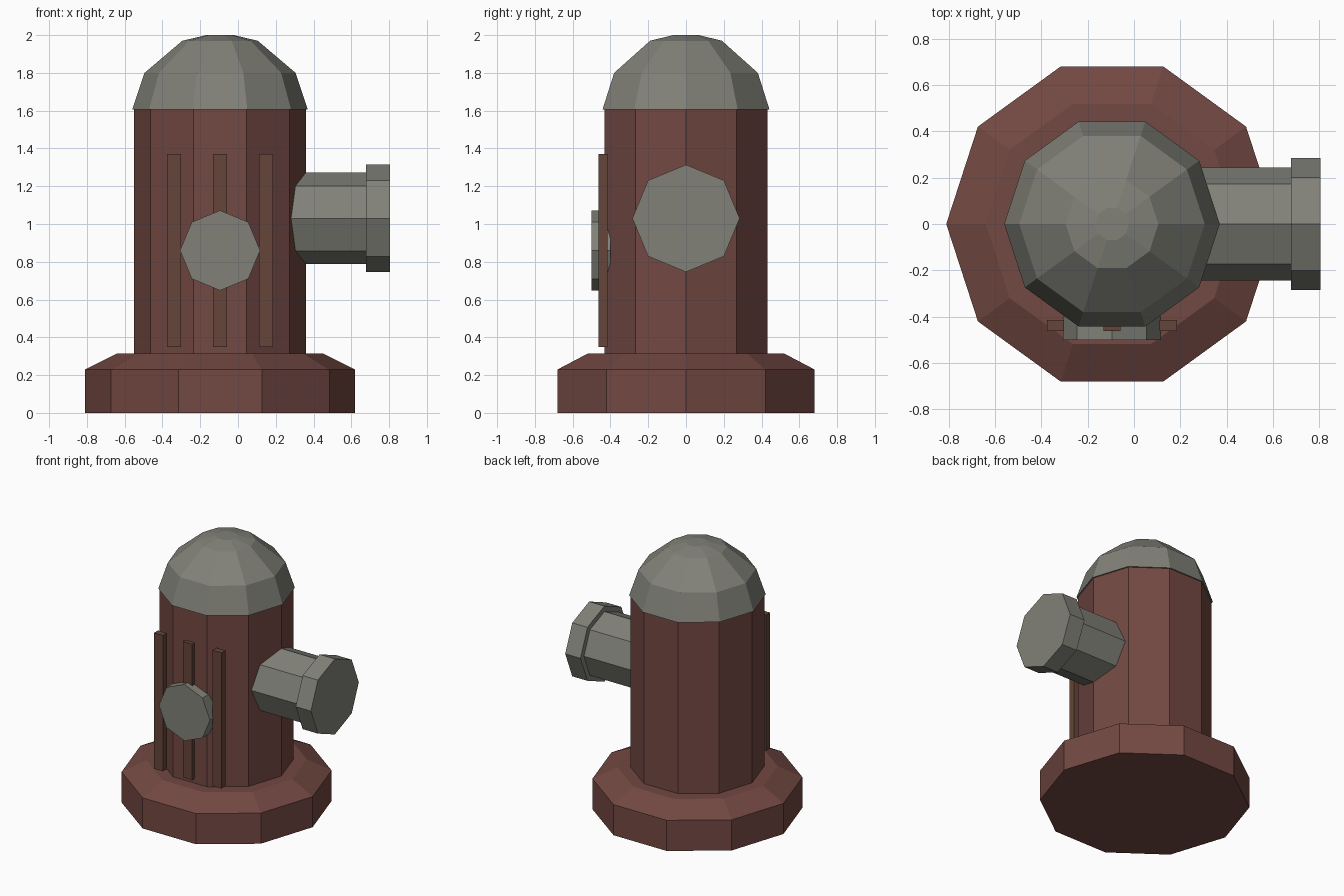
import bpy, bmesh
from math import sin, cos, tau
from mathutils import Matrix, Vector

if "Cube" in bpy.data.objects:
    bpy.data.objects.remove(bpy.data.objects["Cube"])

CX = -0.095  # x of the hydrant's upright axis


def material(name, rgb):
    m = bpy.data.materials.new(name)
    m.diffuse_color = (*rgb, 1)
    m.use_nodes = True
    m.node_tree.nodes["Principled BSDF"].inputs["Base Color"].default_value = m.diffuse_color
    return m


RED = material("red_paint", (0.17, 0.065, 0.055))
BROWN = material("brown_paint", (0.13, 0.06, 0.04))
METAL = material("grey_metal", (0.22, 0.22, 0.19))


def finish(name, bm, mat):
    bmesh.ops.recalc_face_normals(bm, faces=bm.faces)
    me = bpy.data.meshes.new(name)
    bm.to_mesh(me)
    bm.free()
    me.materials.append(mat)
    ob = bpy.data.objects.new(name, me)
    bpy.context.collection.objects.link(ob)
    return ob


def lathe(name, profile, sides, mat, loc, axis="Z"):
    """Closed faceted solid from (radius, height) rings along an axis."""
    bm = bmesh.new()
    rings = [[bm.verts.new((r * cos(tau * i / sides), r * sin(tau * i / sides), h))
              for i in range(sides)] for r, h in profile]
    for a, b in zip(rings, rings[1:]):
        for i in range(sides):
            j = (i + 1) % sides
            bm.faces.new((a[i], a[j], b[j], b[i]))
    bm.faces.new(rings[0][::-1])
    bm.faces.new(rings[-1])
    turn = {"Z": Matrix.Identity(4),
            "X": Matrix.Rotation(tau / 4, 4, "Y"),
            "-Y": Matrix.Rotation(tau / 4, 4, "X")}[axis]
    bm.transform(Matrix.Translation(loc) @ turn)
    return finish(name, bm, mat)


def box(name, lo, hi, mat):
    lo, hi = Vector(lo), Vector(hi)
    bm = bmesh.new()
    bmesh.ops.create_cube(bm, size=1)
    bm.transform(Matrix.Translation((lo + hi) / 2) @ Matrix.Diagonal((*(hi - lo), 1)))
    return finish(name, bm, mat)


# Ten-sided base, barrel and dome
lathe("base", [(0.715, 0), (0.715, 0.23), (0.545, 0.315)], 10, RED, (CX, 0, 0))
lathe("barrel", [(0.455, 0.30), (0.455, 1.61)], 10, RED, (CX, 0, 0))
lathe("dome", [(0.465, 1.605), (0.40, 1.80), (0.20, 1.97), (0.073, 2.0)],
      10, METAL, (CX, 0, 0))

# Side outlet: pipe and end cap
lathe("side_pipe", [(0.243, 0.22), (0.243, 0.70)], 8, METAL, (0, 0, 1.03), "X")
lathe("side_cap", [(0.284, 0.678), (0.284, 0.805)], 8, METAL, (0, 0, 1.03), "X")

# Front outlet cap
lathe("front_cap", [(0.212, 0.40), (0.212, 0.50)], 8, METAL, (CX, 0, 0.86), "-Y")

# Three upright ribs on the front
for i, side in enumerate((-1, 0, 1)):
    x = CX + side * 0.243
    box(f"front_rib_{i + 1}", (x - 0.037, -0.462, 0.35), (x + 0.037, -0.415, 1.37), BROWN)
